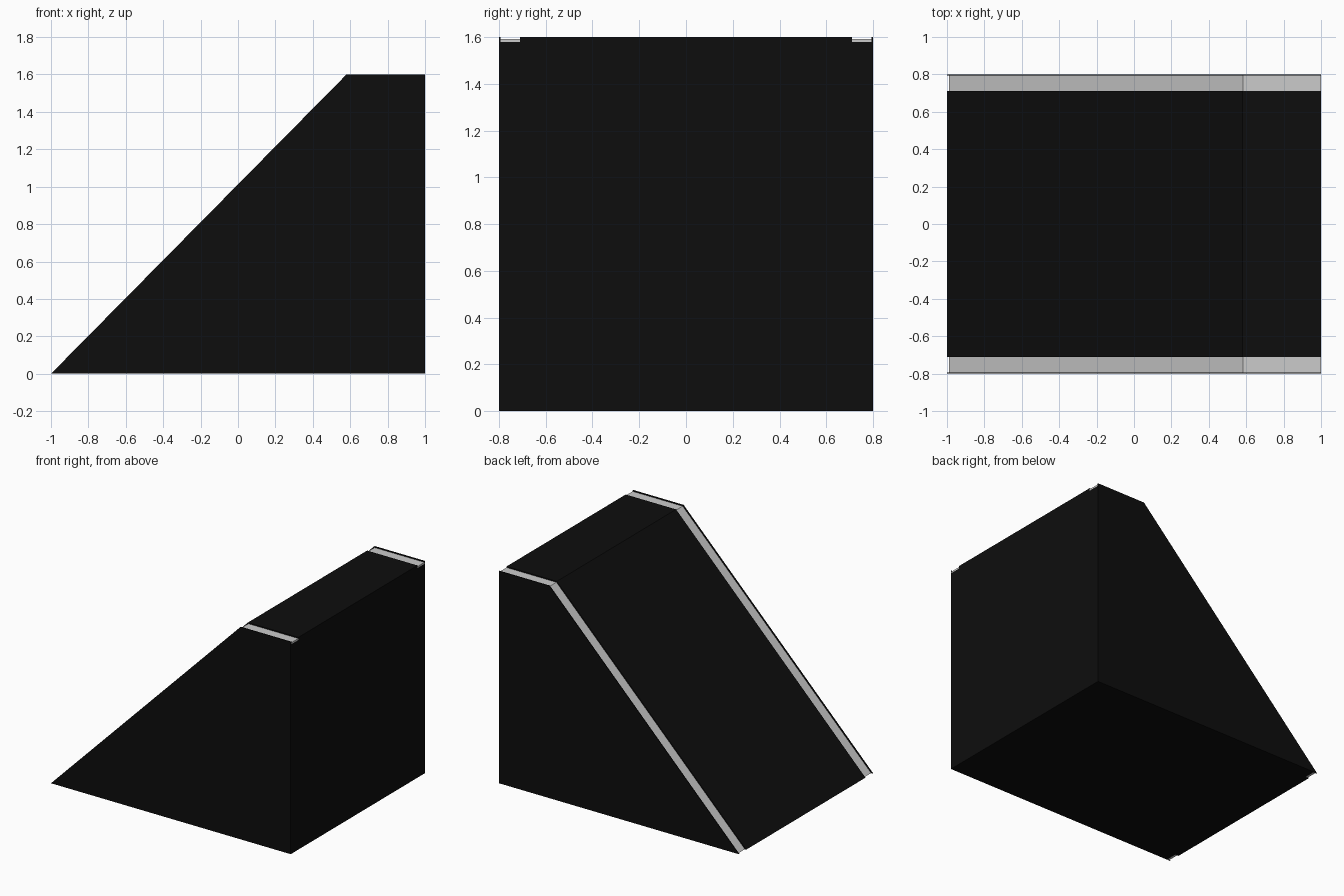
import bpy, bmesh, math

if "Cube" in bpy.data.objects:
    bpy.data.objects.remove(bpy.data.objects["Cube"])

SLOPE = 1.58 / 1.6                 # run per rise of the ramp face
STRETCH = math.hypot(SLOPE, 1.0)   # horizontal shift for a normal offset
IN, OUT = 0.71, 0.793              # groove edges in y
GROOVE, RECESS = 0.02, 0.008       # groove depth and strip surface depth


def top_line(d):
    """Ramp outline from toe to rear top edge, sunk by depth d."""
    toe = -1 + STRETCH * d
    z = 1.6 - d
    return [(toe, 0), (toe + SLOPE * z, z), (1, z)]


def loft(name, stations, color=None):
    """Skin a series of (y, profile) sections and cap both ends."""
    bm = bmesh.new()
    rings = [[bm.verts.new((x, y, z)) for x, z in prof] for y, prof in stations]
    for a, b in zip(rings, rings[1:]):
        n = len(a)
        for i in range(n):
            j = (i + 1) % n
            bm.faces.new((a[i], a[j], b[j], b[i]))
    bm.faces.new(rings[0])
    bm.faces.new(rings[-1])
    bmesh.ops.remove_doubles(bm, verts=bm.verts, dist=1e-5)
    bmesh.ops.recalc_face_normals(bm, faces=bm.faces)
    me = bpy.data.meshes.new(name)
    bm.to_mesh(me)
    bm.free()
    ob = bpy.data.objects.new(name, me)
    bpy.context.collection.objects.link(ob)
    if color:
        mat = bpy.data.materials.new(name + "_color")
        mat.diffuse_color = color
        mat.use_nodes = True
        mat.node_tree.nodes["Principled BSDF"].inputs["Base Color"].default_value = mat.diffuse_color
        me.materials.append(mat)
    return ob


# Black ramp body with two shallow grooves along its top
full = top_line(0) + [(1, 0)]
sunk = top_line(GROOVE) + [(1, 0)]
half = [(0.8, full), (OUT, full), (OUT, sunk), (IN, sunk), (IN, full)]
sections = [(-y, p) for y, p in half] + half[::-1]
loft("ramp_body", sections, (0.004, 0.004, 0.004, 1))

# Grey edge strips lying in the grooves
band = top_line(RECESS) + top_line(GROOVE)[::-1]
for side, name in ((-1, "front_edge_strip"), (1, "back_edge_strip")):
    loft(name, [(side * IN, band), (side * OUT, band)])
